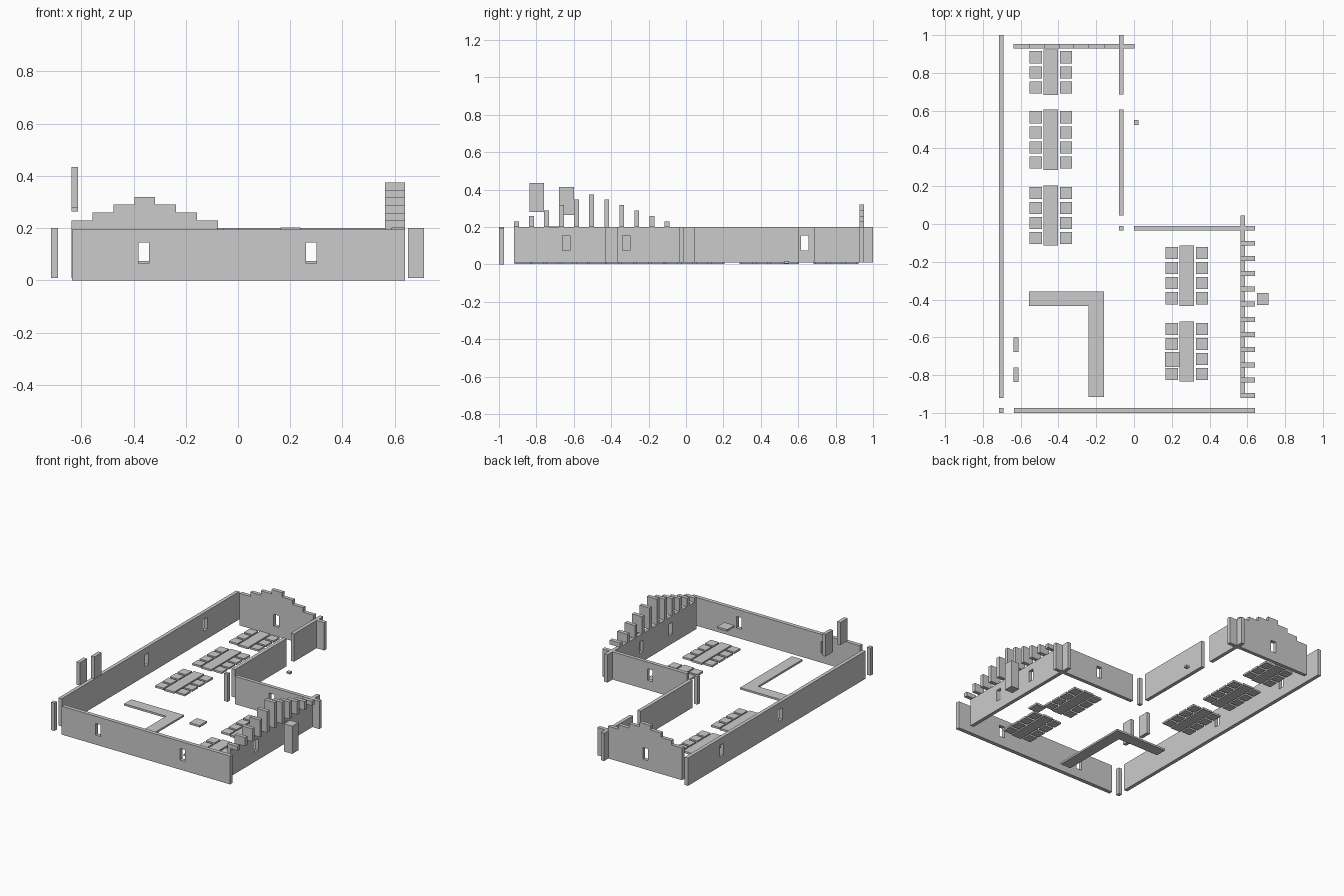
import bpy, bmesh

if "Cube" in bpy.data.objects:
    bpy.data.objects.remove(bpy.data.objects["Cube"])


def new_object(name, bm):
    bmesh.ops.recalc_face_normals(bm, faces=bm.faces)
    mesh = bpy.data.meshes.new(name)
    bm.to_mesh(mesh)
    bm.free()
    ob = bpy.data.objects.new(name, mesh)
    bpy.context.collection.objects.link(ob)
    return ob


def box(name, x0, x1, y0, y1, z0, z1):
    bm = bmesh.new()
    bmesh.ops.create_cube(bm, size=1)
    for v in bm.verts:
        v.co = ((x0 + x1) / 2 + v.co.x * (x1 - x0),
                (y0 + y1) / 2 + v.co.y * (y1 - y0),
                (z0 + z1) / 2 + v.co.z * (z1 - z0))
    return new_object(name, bm)


def wall(name, axis, u0, u1, d0, d1, z0=0.01, z1=0.2, windows=(), steps=()):
    """Panel along axis from u0 to u1, d0..d1 thick, with window holes and
    optional stepped top given as (start, end, top)."""
    sill = z0 + 0.065
    us = {u0, u1}
    zs = {z0, z1}
    for c in windows:
        us |= {c - 0.02, c + 0.02}
        zs |= {sill, sill + 0.08}
    for a, b, t in steps:
        us |= {a, b}
        zs.add(t)
    us, zs = sorted(us), sorted(zs)
    bm = bmesh.new()
    for a, b in zip(us, us[1:]):
        m = (a + b) / 2
        top = max([z1] + [t for s, e, t in steps if s < m < e])
        for p, q in zip(zs, zs[1:]):
            h = (p + q) / 2
            hole = sill < h < sill + 0.08 and any(abs(m - c) < 0.02 for c in windows)
            if h > top or hole:
                continue
            pts = [(a, p), (b, p), (b, q), (a, q)]
            bm.faces.new([bm.verts.new((u, d0, z) if axis == 'x' else (d0, u, z))
                          for u, z in pts])
    bmesh.ops.remove_doubles(bm, verts=bm.verts, dist=1e-5)
    ext = bmesh.ops.extrude_face_region(bm, geom=bm.faces[:], use_keep_orig=True)
    move = (0, d1 - d0, 0) if axis == 'x' else (d1 - d0, 0, 0)
    bmesh.ops.translate(bm, vec=move,
                        verts=[g for g in ext['geom'] if isinstance(g, bmesh.types.BMVert)])
    return new_object(name, bm)


# Outer walls
wall('front_wall', 'x', -0.635, 0.64, -1.0, -0.973, 0.0, 0.194, windows=(-0.36, 0.28))
wall('left_wall', 'y', -0.92, 1.0, -0.715, -0.69, windows=(0.0, 0.635))
wall('right_wall', 'y', -0.92, 0.045, 0.563, 0.588, windows=(-0.64, -0.32))
wall('inner_back_wall', 'x', 0.0, 0.64, -0.035, -0.01, windows=(0.28,))
wall('inner_side_wall', 'y', 0.045, 0.605, -0.08, -0.055)
wall('door_side_wall', 'y', 0.685, 1.0, -0.08, -0.055)

# Stepped back gable
rise = (0.23, 0.26, 0.29, 0.32, 0.29, 0.26, 0.23)
wall('back_gable', 'x', -0.637, 0.003, 0.928, 0.953, windows=(-0.36,),
     steps=[(-0.637 + 0.08 * i, -0.637 + 0.08 * (i + 1), t) for i, t in enumerate(rise)])

# Crosswise gable blocks on the right wall
for i in range(11):
    y = -0.92 + 0.0805 * i
    top = 0.375 - 0.029 * abs(i - 5)
    box('gable_block', 0.563, 0.64, y, y + 0.026, 0.2, top)

# Corner posts, chimney pieces and loose plates
box('front_corner_post', -0.715, -0.69, -1.0, -0.973, 0.01, 0.2)
box('inner_corner_post', -0.08, -0.055, -0.035, -0.01, 0.01, 0.2)
box('right_pillar', 0.65, 0.712, -0.43, -0.365, 0.01, 0.2)
box('chimney_front', -0.637, -0.612, -0.837, -0.76, 0.28, 0.435)
box('chimney_back', -0.637, -0.612, -0.678, -0.6, 0.263, 0.415)
box('floating_plate', 0.163, 0.24, -0.757, -0.678, 0.19, 0.203)
box('door_handle', 0.0, 0.025, 0.525, 0.55, 0.005, 0.018)

# L-shaped counter
ZF = (0.003, 0.016)
bm = bmesh.new()
outline = [(-0.557, -0.435), (-0.24, -0.435), (-0.24, -0.917),
           (-0.16, -0.917), (-0.16, -0.357), (-0.557, -0.357)]
face = bm.faces.new([bm.verts.new((x, y, ZF[0])) for x, y in outline])
ext = bmesh.ops.extrude_face_region(bm, geom=[face], use_keep_orig=True)
bmesh.ops.translate(bm, vec=(0, 0, ZF[1] - ZF[0]),
                    verts=[g for g in ext['geom'] if isinstance(g, bmesh.types.BMVert)])
new_object('counter', bm)

# Tables with a row of seats on each side: centre x, front y, seats per side
for cx, y0, n in ((-0.44, 0.683, 3), (-0.44, 0.285, 4), (-0.44, -0.115, 4),
                  (0.28, -0.433, 4), (0.28, -0.835, 4)):
    box('table', cx - 0.038, cx + 0.038, y0, y0 + 0.08 * n, *ZF)
    for side in (-1, 1):
        for i in range(n):
            sx, sy = cx + side * 0.08, y0 + 0.04 + 0.08 * i
            box('seat', sx - 0.032, sx + 0.032, sy - 0.032, sy + 0.032, *ZF)
